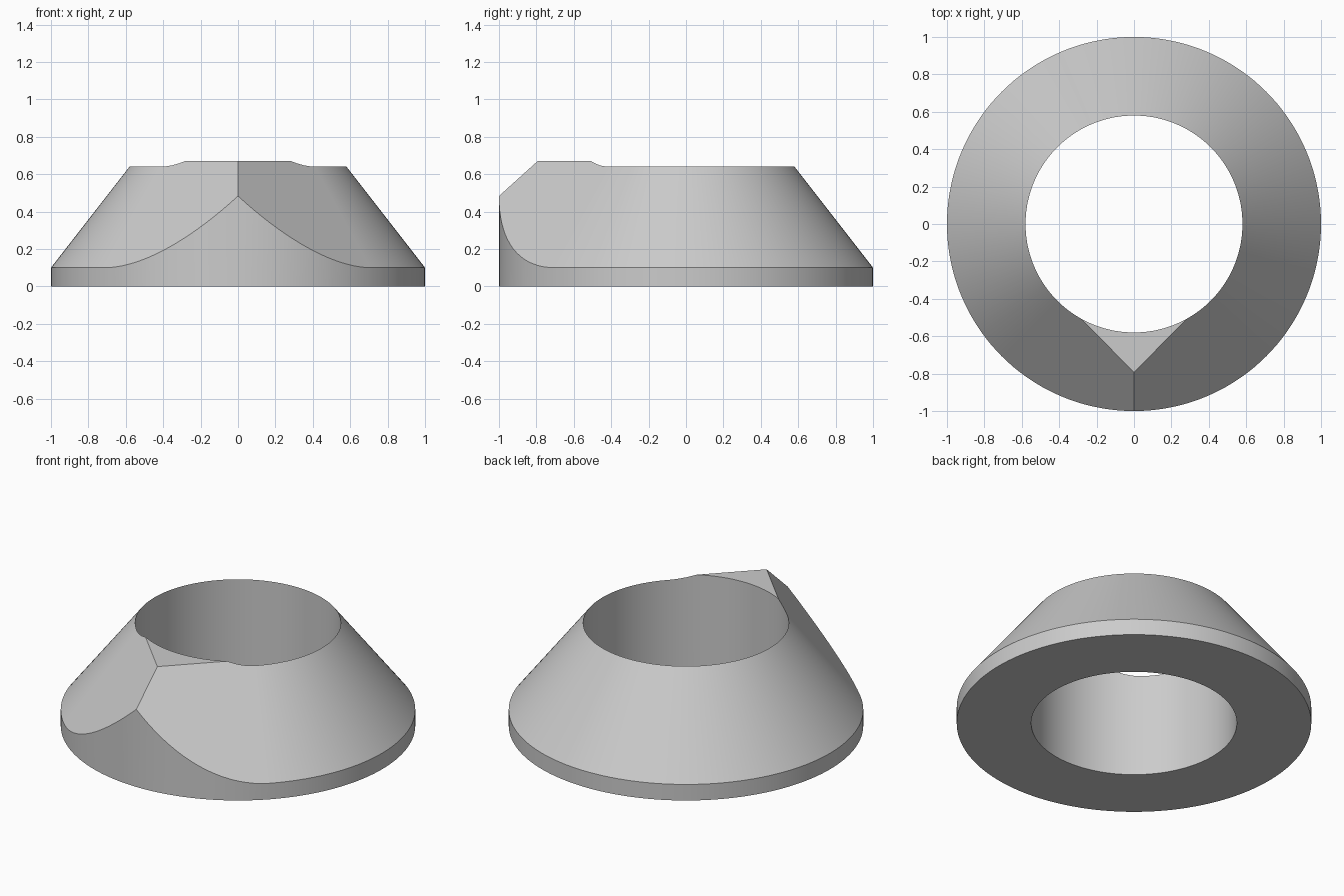
import bpy, bmesh
from math import sin, cos, acos, pi, radians

cube = bpy.data.objects.get("Cube")
if cube:
    bpy.data.objects.remove(cube)

OUTER, BORE = 1.0, 0.58        # rim and hole radii
BASE, TOP = 0.10, 0.67         # height of straight rim, height of flat nose top
SLOPE = 1.286                  # cone rise per unit of radius
WEDGE = radians(45.4)          # where the flat nose sides touch the cone


def height(radius):
    return BASE + (OUTER - radius) * SLOPE


def radius_at(z):
    return OUTER - (z - BASE) / SLOPE


def stretch(a):
    """Widening of the round section into a pointed nose at the front."""
    return 1 / cos(WEDGE - abs(a)) if abs(a) < WEDGE else 1.0


def section(a):
    """Closed cross-section (radius, z) of the collar at angle a from the front."""
    f = stretch(a)
    rim_r = max(BORE, radius_at(TOP) * f)
    rim_z = min(TOP, height(BORE / f))
    return [(OUTER, 0), (OUTER, height(OUTER / f)), (rim_r, rim_z), (BORE, rim_z), (BORE, 0)]


# Even columns plus exact ones at the nose top corners and tangent lines
STEPS = 144
angles = {2 * pi * i / STEPS - pi for i in range(STEPS)}
corner = WEDGE - acos(radius_at(TOP) / BORE)
for a in (corner, WEDGE):
    angles |= {a, -a}
angles = sorted(angles)

# Sweep the varying section around the axis
bm = bmesh.new()
columns = [[bm.verts.new((r * sin(a), -r * cos(a), z)) for r, z in section(a)] for a in angles]
for i, col in enumerate(columns):
    nxt = columns[(i + 1) % len(columns)]
    for j in range(len(col)):
        k = (j + 1) % len(col)
        bm.faces.new((col[j], nxt[j], nxt[k], col[k]))
bmesh.ops.remove_doubles(bm, verts=bm.verts, dist=0.0001)
bmesh.ops.recalc_face_normals(bm, faces=bm.faces)

mesh = bpy.data.meshes.new("pointed_collar")
bm.to_mesh(mesh)
bm.free()
collar = bpy.data.objects.new("pointed_collar", mesh)
bpy.context.collection.objects.link(collar)

# Plain grey material
grey = bpy.data.materials.new("light_grey")
grey.use_nodes = True
colour = (0.6, 0.6, 0.6, 1)
grey.diffuse_color = colour
grey.node_tree.nodes["Principled BSDF"].inputs["Base Color"].default_value = colour
mesh.materials.append(grey)

# Smooth round walls, sharp edges
bpy.ops.object.select_all(action="DESELECT")
collar.select_set(True)
bpy.context.view_layer.objects.active = collar
bpy.ops.object.shade_smooth_by_angle(angle=radians(25))
